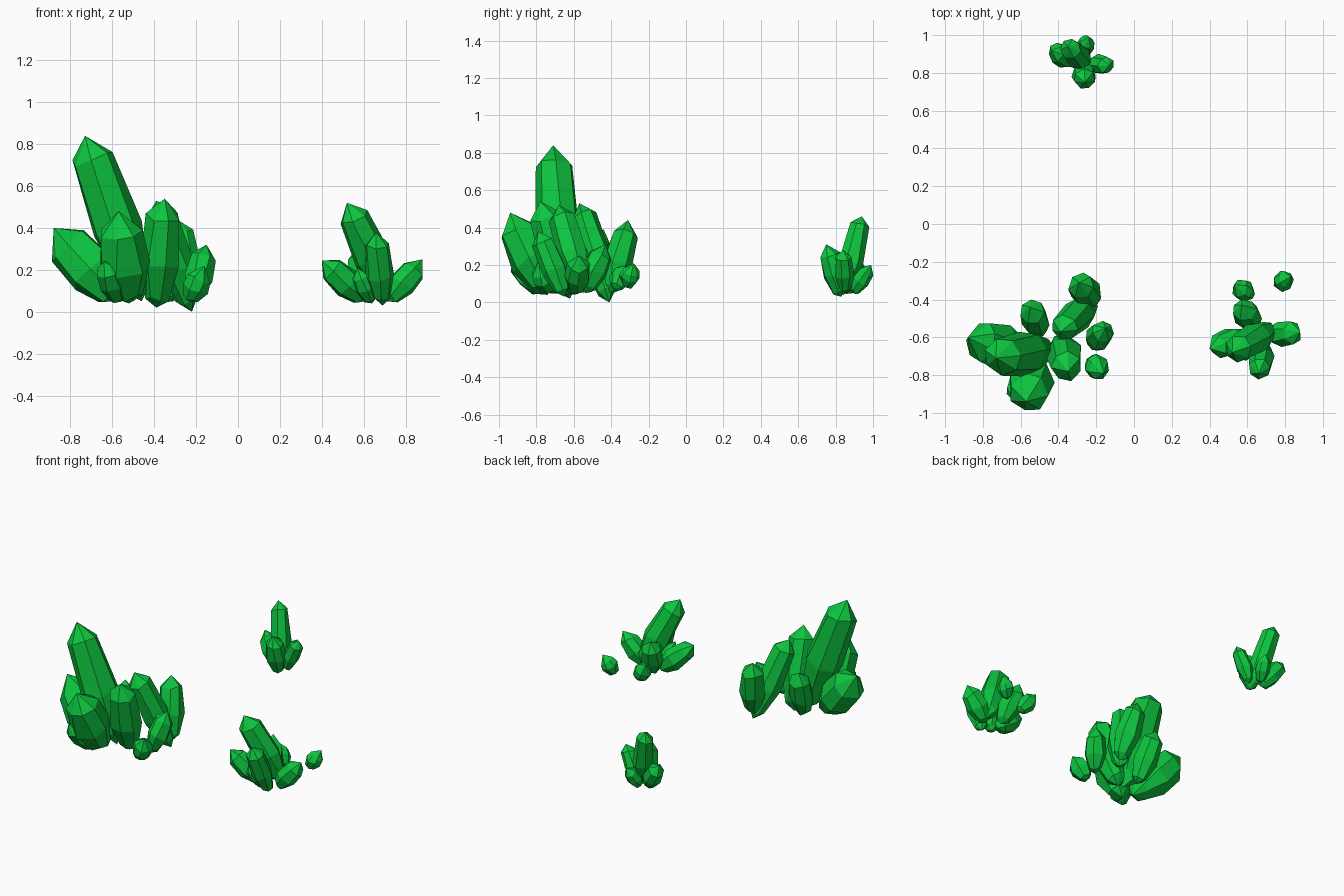
import bpy, bmesh, math, random
from mathutils import Vector

if "Cube" in bpy.data.objects:
    bpy.data.objects.remove(bpy.data.objects["Cube"])

random.seed(4)

green = bpy.data.materials.new("emerald green")
green.diffuse_color = (0.004, 0.56, 0.05, 1)
green.use_nodes = True
green.node_tree.nodes["Principled BSDF"].inputs["Base Color"].default_value = green.diffuse_color


def crystal(name, base, tip, r, sides=7):
    """Faceted shard: pointed root, wide middle, narrower shoulder, pointed tip."""
    base, tip = Vector(base), Vector(tip)
    axis = tip - base
    length = axis.length
    rot = axis.to_track_quat('Z', 'Y')
    shoulder = length - 0.9 * r
    profile = [(0.10 * length, 0.58), (0.42 * length, 0.98), (shoulder, 0.84)]
    spin = random.uniform(0, math.tau)
    bm = bmesh.new()
    rings = []
    for h, k in profile:
        ring = []
        for i in range(sides):
            a = spin + math.tau * (i + random.uniform(-0.12, 0.12)) / sides
            rr = r * k * random.uniform(0.95, 1.07)
            hh = h + r * random.uniform(-0.14, 0.14)
            p = Vector((rr * math.cos(a), rr * math.sin(a), hh))
            ring.append(bm.verts.new(base + rot @ p))
        rings.append(ring)
    root, point = bm.verts.new(base), bm.verts.new(tip)
    for i in range(sides):
        j = (i + 1) % sides
        bm.faces.new((root, rings[0][j], rings[0][i]))
        for lo, hi in zip(rings, rings[1:]):
            bm.faces.new((lo[i], lo[j], hi[j], hi[i]))
        bm.faces.new((rings[-1][i], rings[-1][j], point))
    bmesh.ops.recalc_face_normals(bm, faces=bm.faces)
    mesh = bpy.data.meshes.new(name)
    bm.to_mesh(mesh)
    bm.free()
    mesh.materials.append(green)
    bpy.context.collection.objects.link(bpy.data.objects.new(name, mesh))


# Each shard: root, tip, radius
large_cluster = [
    ((-0.46, -0.66, 0.05), (-0.73, -0.71, 0.84), 0.122),
    ((-0.57, -0.69, 0.05), (-0.88, -0.60, 0.40), 0.128),
    ((-0.52, -0.74, 0.04), (-0.57, -0.94, 0.48), 0.122),
    ((-0.39, -0.62, 0.02), (-0.35, -0.78, 0.54), 0.10),
    ((-0.57, -0.78, 0.05), (-0.64, -0.93, 0.24), 0.065),
    ((-0.50, -0.57, 0.05), (-0.55, -0.44, 0.39), 0.08),
    ((-0.22, -0.41, 0.00), (-0.39, -0.57, 0.53), 0.085),
    ((-0.22, -0.41, 0.04), (-0.29, -0.31, 0.44), 0.083),
    ((-0.22, -0.64, 0.05), (-0.15, -0.55, 0.32), 0.07),
    ((-0.23, -0.73, 0.05), (-0.16, -0.79, 0.22), 0.068),
]
right_cluster = [
    ((0.73, -0.55, 0.07), (0.52, -0.68, 0.52), 0.088),
    ((0.69, -0.65, 0.03), (0.66, -0.79, 0.38), 0.07),
    ((0.61, -0.59, 0.05), (0.40, -0.66, 0.245), 0.075),
    ((0.71, -0.59, 0.05), (0.88, -0.57, 0.25), 0.072),
    ((0.63, -0.54, 0.05), (0.57, -0.43, 0.31), 0.075),
    ((0.62, -0.38, 0.07), (0.53, -0.32, 0.20), 0.06),
    ((0.76, -0.32, 0.08), (0.83, -0.28, 0.21), 0.055),
    ((0.64, -0.63, 0.04), (0.57, -0.70, 0.21), 0.052),
]
back_cluster = [
    ((-0.25, 0.84, 0.04), (-0.35, 0.94, 0.46), 0.066),
    ((-0.27, 0.83, 0.03), (-0.26, 0.75, 0.31), 0.066),
    ((-0.23, 0.85, 0.05), (-0.13, 0.84, 0.28), 0.053),
    ((-0.28, 0.89, 0.05), (-0.24, 0.99, 0.20), 0.05),
    ((-0.31, 0.86, 0.05), (-0.44, 0.92, 0.24), 0.063),
]
for label, shards in (("large_cluster", large_cluster), ("right_cluster", right_cluster),
                      ("back_cluster", back_cluster)):
    for n, (root, tip, radius) in enumerate(shards, 1):
        crystal(f"{label}_crystal_{n}", root, tip, radius)
